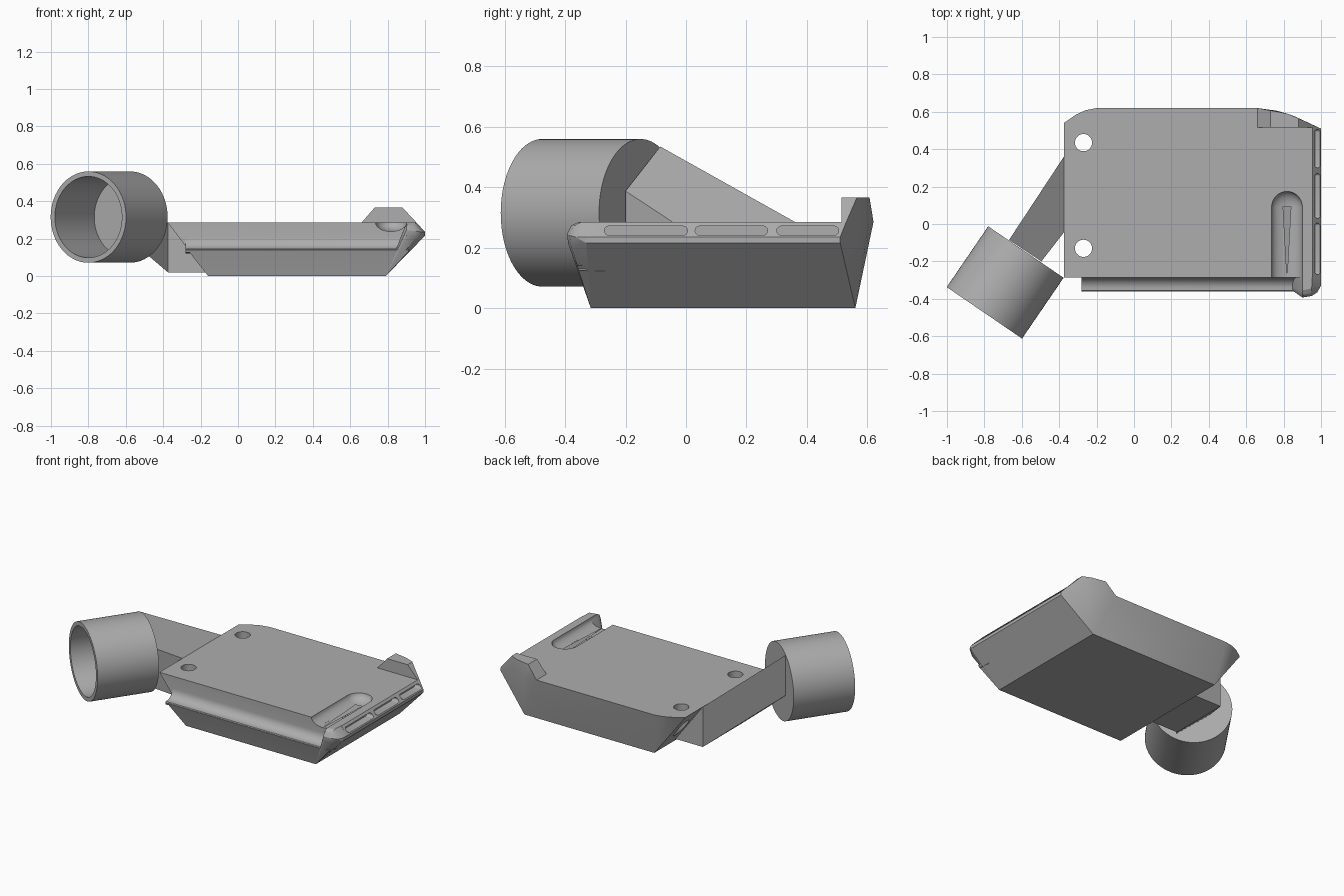
import bpy, bmesh, math
from mathutils import Vector, Matrix

if "Cube" in bpy.data.objects:
    bpy.data.objects.remove(bpy.data.objects["Cube"])

grey = bpy.data.materials.new("plain grey")
grey.use_nodes = True
grey.diffuse_color = (0.42, 0.42, 0.42, 1)
grey.node_tree.nodes["Principled BSDF"].inputs["Base Color"].default_value = grey.diffuse_color


def finish(name, bm):
    bmesh.ops.recalc_face_normals(bm, faces=bm.faces)
    mesh = bpy.data.meshes.new(name)
    bm.to_mesh(mesh)
    bm.free()
    obj = bpy.data.objects.new(name, mesh)
    bpy.context.scene.collection.objects.link(obj)
    mesh.materials.append(grey)
    return obj


def hull(name, points):
    bm = bmesh.new()
    for p in points:
        bm.verts.new(p)
    res = bmesh.ops.convex_hull(bm, input=bm.verts)
    junk = {v for v in res["geom_interior"] + res["geom_unused"]
            if isinstance(v, bmesh.types.BMVert)}
    bmesh.ops.delete(bm, geom=list(junk), context="VERTS")
    bmesh.ops.dissolve_limit(bm, angle_limit=0.01, verts=bm.verts, edges=bm.edges)
    return finish(name, bm)


def prism(name, profile, start, end, place):
    """Extrude a closed 2D profile; place(a, b, t) gives the 3D position."""
    bm = bmesh.new()
    rings = [[bm.verts.new(place(a, b, t)) for a, b in profile] for t in (start, end)]
    bm.faces.new(rings[0])
    bm.faces.new(rings[1])
    for i in range(len(profile)):
        j = (i + 1) % len(profile)
        bm.faces.new((rings[0][i], rings[0][j], rings[1][j], rings[1][i]))
    return finish(name, bm)


def cylinder(name, radius, start, end, sides=64):
    start, end = Vector(start), Vector(end)
    turn = (end - start).to_track_quat("Z", "Y").to_matrix().to_4x4()
    bm = bmesh.new()
    bmesh.ops.create_cone(bm, cap_ends=True, segments=sides, radius1=radius,
                          radius2=radius, depth=(end - start).length,
                          matrix=Matrix.Translation((start + end) / 2) @ turn)
    return finish(name, bm)


def combine(obj, other, operation):
    mod = obj.modifiers.new(operation, "BOOLEAN")
    mod.operation, mod.solver, mod.object = operation, "EXACT", other
    graph = bpy.context.evaluated_depsgraph_get()
    mesh = bpy.data.meshes.new_from_object(obj.evaluated_get(graph))
    obj.modifiers.clear()
    obj.data = mesh
    bpy.data.objects.remove(other)


def smooth(obj, degrees):
    bpy.ops.object.select_all(action="DESELECT")
    obj.select_set(True)
    bpy.context.view_layer.objects.active = obj
    bpy.ops.object.shade_smooth_by_angle(angle=math.radians(degrees))


TOP = 0.285

# Main tray body, flaring upward from a smaller base
base = [(x, y, 0) for x in (-0.16, 0.79) for y in (-0.285, 0.56)]
rim = [(-0.375, -0.285), (-0.375, 0.54), (-0.31, 0.585), (-0.26, 0.608), (-0.2, 0.62),
       (0.66, 0.62), (0.76, 0.606), (0.86, 0.575), (0.955, 0.53), (0.955, -0.285)]
edge = [(1.0, y, z) for y in (-0.285, 0.51) for z in (0.215, 0.235)]
body = hull("tray_body", base + [(x, y, TOP) for x, y in rim] + edge)

# Lower front wall, with a coved ledge above it
front = hull("front_wall", [(-0.16, -0.315, 0), (0.79, -0.315, 0), (-0.16, -0.2, 0),
                            (0.79, -0.2, 0), (-0.27, -0.36, 0.14), (0.92, -0.36, 0.14),
                            (-0.27, -0.2, 0.14), (0.92, -0.2, 0.14)])
cove = [(-0.27, 0.21)]
for i in range(9):
    a = math.radians(180 + i * 90 / 8)
    cove.append((-0.345 - 0.06 * math.cos(a), 0.205 + 0.06 * math.sin(a)))
cove += [(-0.355, 0.145), (-0.36, 0.138), (-0.355, 0.125), (-0.27, 0.12)]
ledge = prism("front_ledge", cove, -0.28, 0.91, lambda y, z, x: (x, y, z))

# Projecting rounded nose at the front of the side flange
nose = [(0.79, -0.315, 0), (0.79, -0.2, 0), (0.9, -0.2, TOP), (0.955, -0.2, TOP),
        (1.0, -0.2, 0.235), (1.0, -0.2, 0.215), (0.9, -0.355, TOP), (0.95, -0.345, TOP),
        (0.9, -0.38, 0.272), (0.945, -0.37, 0.272), (0.9, -0.393, 0.245),
        (0.95, -0.385, 0.24), (0.98, -0.365, 0.235), (1.0, -0.33, 0.235),
        (1.0, -0.33, 0.215), (0.9, -0.39, 0.215), (0.95, -0.38, 0.205)]
flange = hull("flange_nose", nose)

# Raised corner tab
tab = hull("corner_tab", [(0.66, 0.515, TOP), (0.66, 0.62, TOP), (0.76, 0.606, TOP),
                          (0.86, 0.575, TOP), (0.955, 0.53, TOP), (0.955, 0.515, TOP),
                          (0.73, 0.515, 0.365), (0.73, 0.607, 0.365), (0.82, 0.59, 0.365),
                          (0.88, 0.565, 0.365), (0.88, 0.515, 0.365),
                          (0.75, 0.515, 0.25), (0.9, 0.515, 0.25)])
for part in (front, ledge, flange, tab):
    combine(body, part, "UNION")

# Rounded finger pocket in the top, open to the front
dome = []
for cy in (0.09, -0.6):
    for i in range(32):
        for k in range(7):
            a, t = i * math.tau / 32, k * math.pi / 12
            dome.append((0.818 + 0.083 * math.cos(a) * math.cos(t),
                         cy + 0.085 * math.sin(a) * math.cos(t), 0.288 - 0.05 * math.sin(t)))
dome += [(x, y, z + 0.05) for x, y, z in dome if z > 0.287]
combine(body, hull("pocket_cutter", dome), "DIFFERENCE")

# Three round-ended slots along the side flange
for y0, y1 in ((-0.27, 0.005), (0.03, 0.27), (0.3, 0.505)):
    r = 0.015
    outline = [((y1 - r if i < 9 else y0 + r) + r * math.sin(math.pi * (i % 9) / 8 + (0 if i < 9 else math.pi)),
                0.256 + r * math.cos(math.pi * (i % 9) / 8 + (0 if i < 9 else math.pi)))
               for i in range(18)]
    combine(body, prism("slot_cutter", outline, 0.94, 1.1, lambda y, z, x: (x, y, z)),
            "DIFFERENCE")

# Two through holes
for y in (0.435, -0.13):
    combine(body, cylinder("hole_cutter", 0.046, (-0.27, y, -0.1), (-0.27, y, 0.5), 32),
            "DIFFERENCE")
smooth(body, 25)

# Arm: a block under the tray, then a bar climbing to the cup
hull("arm_block", [(x, y, z) for x in (-0.375, -0.14) for y in (-0.045, 0.36)
                   for z in (0.02, 0.28)])
plan = [(-0.375, 0.36), (-0.375, -0.045), (-0.495, -0.2), (-0.668, -0.085)]
hull("arm_bar", [(x, y, z + 0.85 * (-0.375 - x)) for x, y in plan for z in (0.02, TOP)])

# Cup: open toward the front, closed behind
mouth, back = Vector((-0.8, -0.475, 0.315)), Vector((-0.578, -0.15, 0.315))
axis = (back - mouth).normalized()
cup = cylinder("cup", 0.244, mouth, back, 96)
combine(cup, cylinder("cup_cutter", 0.217, mouth - axis * 0.1, back - axis * 0.02, 96),
        "DIFFERENCE")
smooth(cup, 30)
